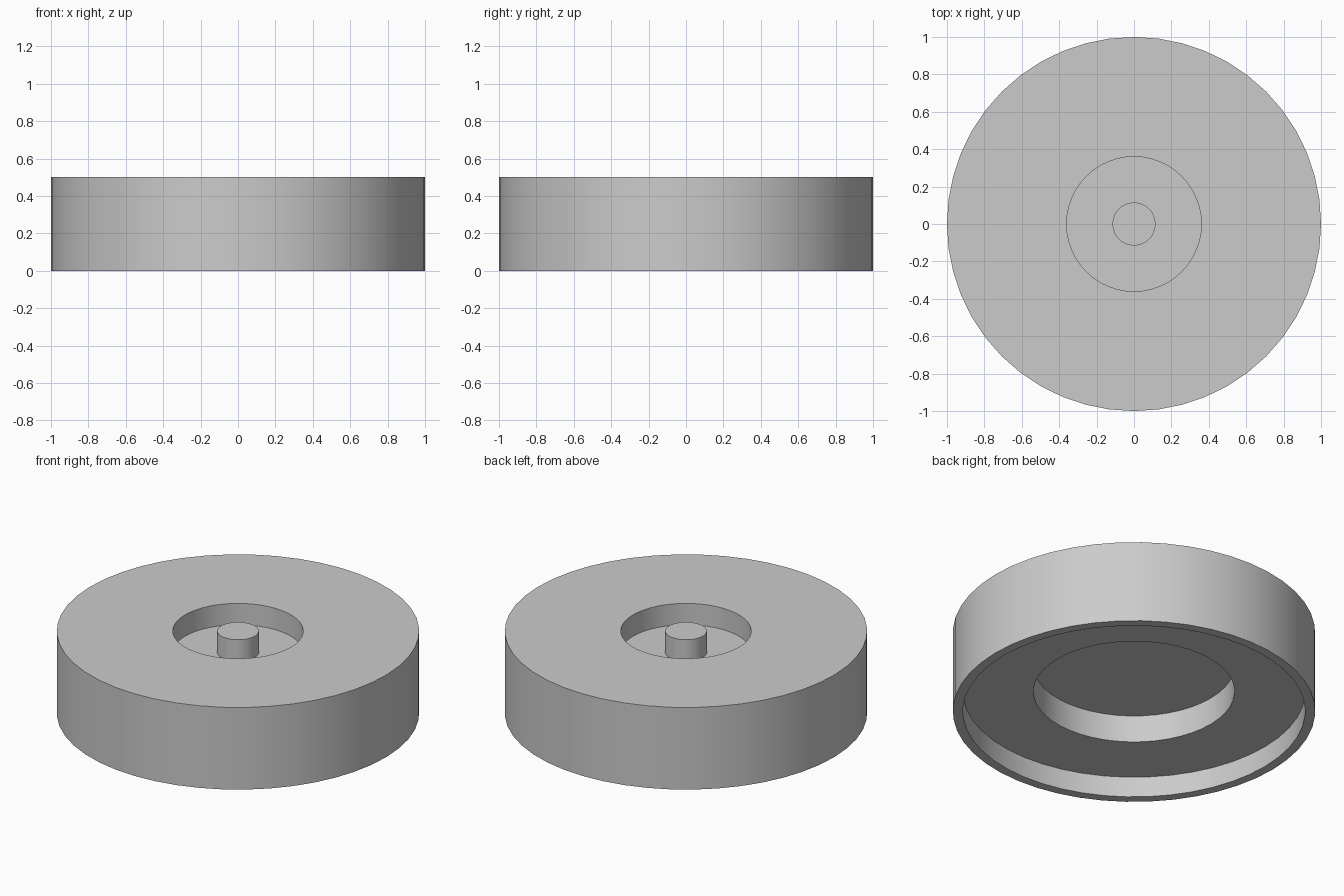
import bpy
import bmesh
from math import radians, tau

SEGMENTS = 48

cube = bpy.data.objects.get("Cube")
if cube:
    bpy.data.objects.remove(cube, do_unlink=True)

# One grey material
grey = bpy.data.materials.new("plain grey")
grey.use_nodes = True
colour = (0.6, 0.6, 0.6, 1)
grey.diffuse_color = colour
grey.node_tree.nodes["Principled BSDF"].inputs["Base Color"].default_value = colour


def lathe(name, profile):
    """Spin a (radius, height) profile, starting and ending on the axis."""
    bm = bmesh.new()
    verts = [bm.verts.new((r, 0, z)) for r, z in profile]
    edges = [bm.edges.new(pair) for pair in zip(verts, verts[1:])]
    bmesh.ops.spin(bm, geom=verts + edges, cent=(0, 0, 0), axis=(0, 0, 1),
                   angle=tau, steps=SEGMENTS, use_merge=True)
    bmesh.ops.remove_doubles(bm, verts=bm.verts, dist=0.0001)
    bmesh.ops.recalc_face_normals(bm, faces=bm.faces)
    mesh = bpy.data.meshes.new(name)
    bm.to_mesh(mesh)
    bm.free()
    mesh.materials.append(grey)
    obj = bpy.data.objects.new(name, mesh)
    bpy.context.collection.objects.link(obj)
    bpy.ops.object.select_all(action="DESELECT")
    obj.select_set(True)
    bpy.context.view_layer.objects.active = obj
    bpy.ops.object.shade_smooth_by_angle(angle=radians(30))
    return obj


# Wheel: stepped recess underneath, round well with a central post on top
TOP, WELL_FLOOR = 0.5, 0.37
RIM_STEP, HOLLOW_CEILING = 0.125, 0.29
lathe("wheel_body", [
    (0, HOLLOW_CEILING), (0.555, HOLLOW_CEILING),
    (0.555, RIM_STEP), (0.945, RIM_STEP),
    (0.945, 0), (1, 0), (1, TOP),
    (0.36, TOP), (0.36, WELL_FLOOR),
    (0.115, WELL_FLOOR), (0.115, TOP), (0, TOP),
])
